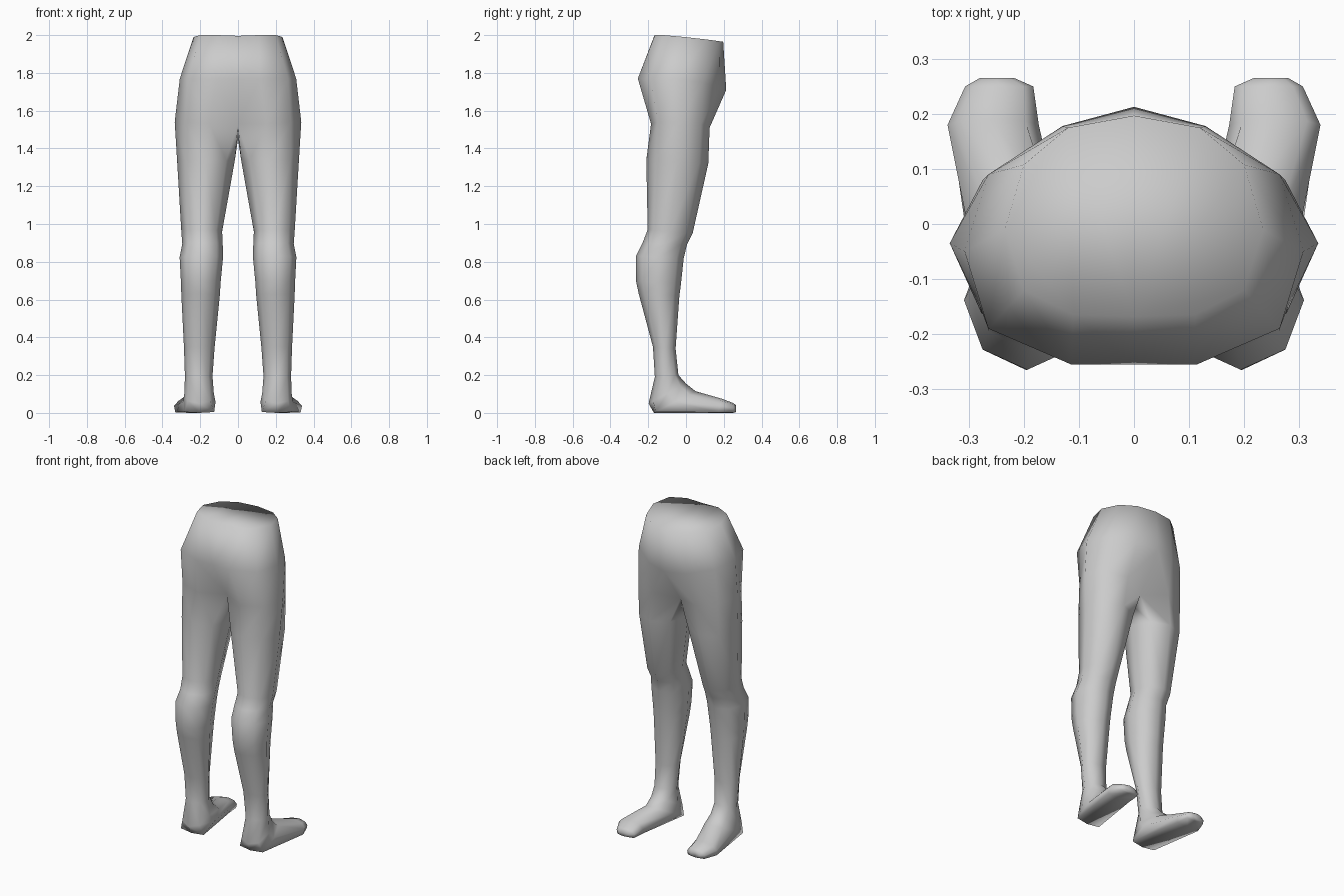
import bpy, bmesh, math


def leg_ring(x, rx, front, back, p=1.0):
    """Eight-sided section between a front and a back (y, z) point; p < 1 squares its rear half."""
    pts = []
    for i in range(8):
        a = math.radians(135 - 45 * i)
        c, s = math.cos(a), math.sin(a)
        if s < -0.01:
            c = math.copysign(abs(c) ** p, c) if abs(c) > 0.01 else 0
            s = -abs(s) ** p
        t = (1 - s) / 2
        pts.append((x + c * rx,
                    front[0] + (back[0] - front[0]) * t,
                    front[1] + (back[1] - front[1]) * t))
    return pts


# pelvis half-sections, front centre round the outside to back centre
waist = [(0, .197, 1.965), (.12, .175, 1.968), (.2, .108, 1.977), (.235, -.01, 1.99),
         (.2, -.12, 2), (.11, -.165, 2), (0, -.168, 1.996)]
hips = [(0, .213, 1.71), (.13, .178, 1.72), (.265, .09, 1.75), (.308, -.05, 1.77),
        (.265, -.19, 1.77), (.115, -.255, 1.77), (0, -.255, 1.77)]
# thigh top: the last point is the crotch
groin = [(0, .055, 1.48), (.15, .125, 1.51), (.275, .08, 1.53), (.335, -.035, 1.54),
         (.28, -.15, 1.54), (.15, -.185, 1.53), (0, -.11, 1.53), (0, -.02, 1.45)]

# leg sections: centre x, half width, front (y, z), back (y, z), squareness
legs = [
    (.170, .152, (.118, 1.32), (-.210, 1.34), 1),
    (.192, .108, (.035, .95), (-.203, .97), 1),
    (.188, .107, (.005, .89), (-.230, .90), 1),
    (.194, .115, (-.012, .82), (-.265, .83), 1),
    (.197, .105, (-.027, .68), (-.265, .70), 1),
    (.198, .102, (-.035, .62), (-.250, .63), 1),
    (.205, .081, (-.055, .34), (-.175, .35), 1),
    (.208, .073, (-.040, .20), (-.165, .19), 1),
    # heel, instep, ball and toe
    (.206, .078, (.000, .155), (-.198, .05), .8),
    (.205, .086, (.050, .115), (-.170, 0), .25),
    (.256, .083, (.190, .075), (.170, 0), .25),
    (.245, .062, (.250, .052), (.250, 0), .25),
    (.249, .032, (.265, .042), (.265, .004), .4),
]

bm = bmesh.new()
rings = [[bm.verts.new(v) for v in r]
         for r in [waist, hips, groin] + [leg_ring(*s) for s in legs]]
for k in range(len(rings) - 1):
    a, b = rings[k], rings[k + 1]
    if k < 2:
        for i in range(6):
            bm.faces.new((a[i], a[i + 1], b[i + 1], b[i]))
    else:
        for i in range(8):
            j = (i + 1) % 8
            bm.faces.new((a[i], a[j], b[j], b[i]))
# waist and toe caps
bm.faces.new(rings[0])
bm.faces.new(rings[-1])
bmesh.ops.recalc_face_normals(bm, faces=bm.faces[:])
for f in bm.faces:
    f.smooth = True

mesh = bpy.data.meshes.new("lower_body")
bm.to_mesh(mesh)
bm.free()
body = bpy.data.objects.new("lower_body", mesh)
bpy.context.collection.objects.link(body)

# second leg
mirror = body.modifiers.new("mirror", 'MIRROR')
mirror.use_axis[0] = True
mirror.use_clip = True
mirror.merge_threshold = 0.001
